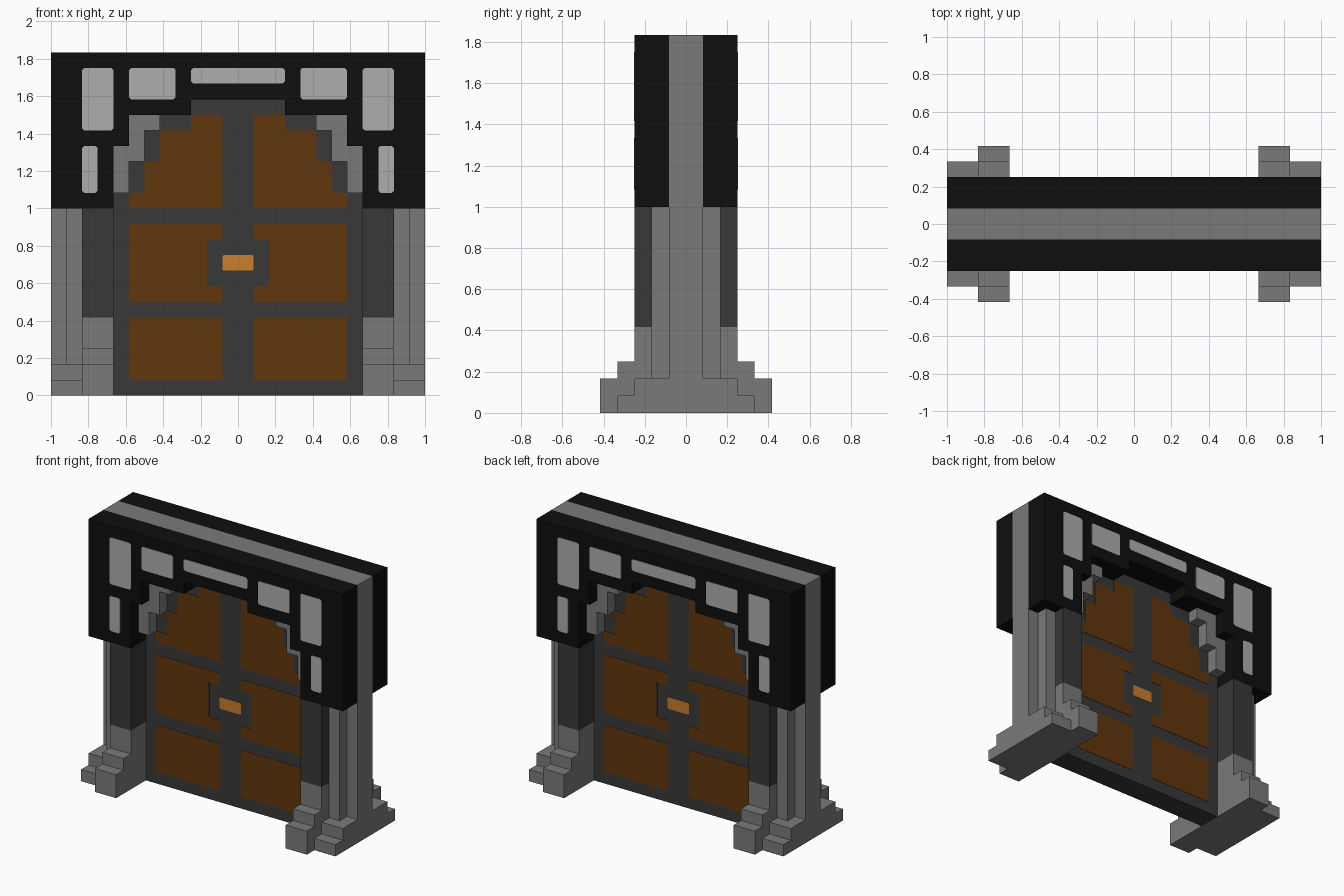
import bpy
import bmesh

cube = bpy.data.objects.get("Cube")
if cube:
    bpy.data.objects.remove(cube, do_unlink=True)

U = 1 / 12          # block size; all coordinates below are in blocks


def material(name, rgb):
    m = bpy.data.materials.new(name)
    m.use_nodes = True
    m.diffuse_color = (*rgb, 1)
    bsdf = m.node_tree.nodes["Principled BSDF"]
    bsdf.inputs["Base Color"].default_value = (*rgb, 1)
    bsdf.inputs["Roughness"].default_value = 0.9
    return m


STONE = material("grey stone", (0.195, 0.195, 0.195))
LIGHT = material("light stone", (0.42, 0.42, 0.42))
DARK = material("dark iron", (0.04, 0.04, 0.04))
BLACK = material("black stone", (0.0045, 0.0045, 0.0045))
WOOD = material("brown wood", (0.12, 0.038, 0.004))
BRASS = material("orange brass", (0.58, 0.21, 0.028))


def prism(name, mat, profile, a, b, axis="y", mirror=""):
    """Extrude a profile from a to b along an axis, with mirrored copies.
    The profile is (x, z) for axis y and (y, z) for axis x."""
    bm = bmesh.new()
    for sx in ((1, -1) if "x" in mirror else (1,)):
        for sy in ((1, -1) if "y" in mirror else (1,)):
            rings = []
            for d in (a, b):
                ring = []
                for p, z in profile:
                    x, y = (p, d) if axis == "y" else (d, p)
                    ring.append(bm.verts.new((x * sx * U, y * sy * U, z * U)))
                rings.append(ring)
            n = len(profile)
            bm.faces.new(rings[0])
            bm.faces.new(rings[1][::-1])
            for i in range(n):
                j = (i + 1) % n
                bm.faces.new((rings[0][i], rings[1][i], rings[1][j], rings[0][j]))
    bmesh.ops.recalc_face_normals(bm, faces=bm.faces)
    mesh = bpy.data.meshes.new(name)
    bm.to_mesh(mesh)
    bm.free()
    mesh.materials.append(mat)
    obj = bpy.data.objects.new(name, mesh)
    bpy.context.collection.objects.link(obj)
    return obj


def rect(x0, x1, z0, z1):
    return [(x0, z0), (x1, z0), (x1, z1), (x0, z1)]


def clipped(x0, x1, z0, z1, c=0.13):
    """Rectangle with small cut corners."""
    return [(x0 + c, z0), (x1 - c, z0), (x1, z0 + c), (x1, z1 - c),
            (x1 - c, z1), (x0 + c, z1), (x0, z1 - c), (x0, z0 + c)]


def symmetric(half):
    """Close a half profile by reflecting it across the centre line."""
    return half + [(-p, z) for p, z in reversed(half)]


# Stone core running up both sides and across the top
prism("stone_core", STONE,
      symmetric([(8, 19), (8, 2), (12, 2), (12, 22)]), -1, 1)

# Stepped feet and pillars
prism("inner_footing", STONE,
      symmetric([(5, 0), (5, 2), (4, 2), (4, 3), (3, 3), (3, 5)]),
      8, 10, "x", "x")
prism("outer_footing", STONE,
      symmetric([(4, 0), (4, 1), (3, 1), (3, 2)]), 10, 12, "x", "x")
prism("outer_pillar", STONE, rect(-2, 2, 2, 12), 10, 11, "x", "x")
prism("dark_pillar", DARK, rect(-3, 3, 5, 12), 8, 10, "x", "x")

# Black arched surround on both faces
prism("black_surround", BLACK,
      symmetric([(3, 19), (3, 18), (7, 18), (7, 16), (8, 16), (8, 12),
                 (12, 12), (12, 22)]), 1, 3, "y", "y")

# Stepped stone lining under the arch
prism("arch_lining", STONE,
      [(5, 18), (5, 17), (6, 17), (6, 15), (7, 15), (7, 13), (8, 13),
       (8, 16), (7, 16), (7, 18)], 1, 2, "y", "xy")

# Door slab with wooden panels
prism("door_slab", DARK, rect(-8, 8, 0, 19), -1, 1)
prism("lower_panel", WOOD, rect(1, 7, 1, 5), 1, 1.03, "y", "xy")
prism("middle_panel", WOOD,
      [(1, 6), (7, 6), (7, 11), (1, 11), (1, 10), (2, 10), (2, 7), (1, 7)],
      1, 1.03, "y", "xy")
prism("upper_panel", WOOD,
      [(1, 12), (7, 12), (7, 13), (6, 13), (6, 15), (5, 15), (5, 17),
       (3, 17), (3, 18), (1, 18)], 1, 1.03, "y", "xy")
prism("door_handle", BRASS, clipped(-1, 1, 8, 9, 0.08), 1, 1.04, "y", "y")

# Light stones set into the surround
prism("keystone", LIGHT, clipped(-3, 3, 20, 21), 3, 3.03, "y", "y")
for name, box in (("arch_stone", (4, 7, 19, 21)),
                  ("corner_stone", (8, 10, 17, 21)),
                  ("side_stone", (9, 10, 13, 16))):
    prism(name, LIGHT, clipped(*box), 3, 3.03, "y", "xy")
    if name == "side_stone":
        continue
